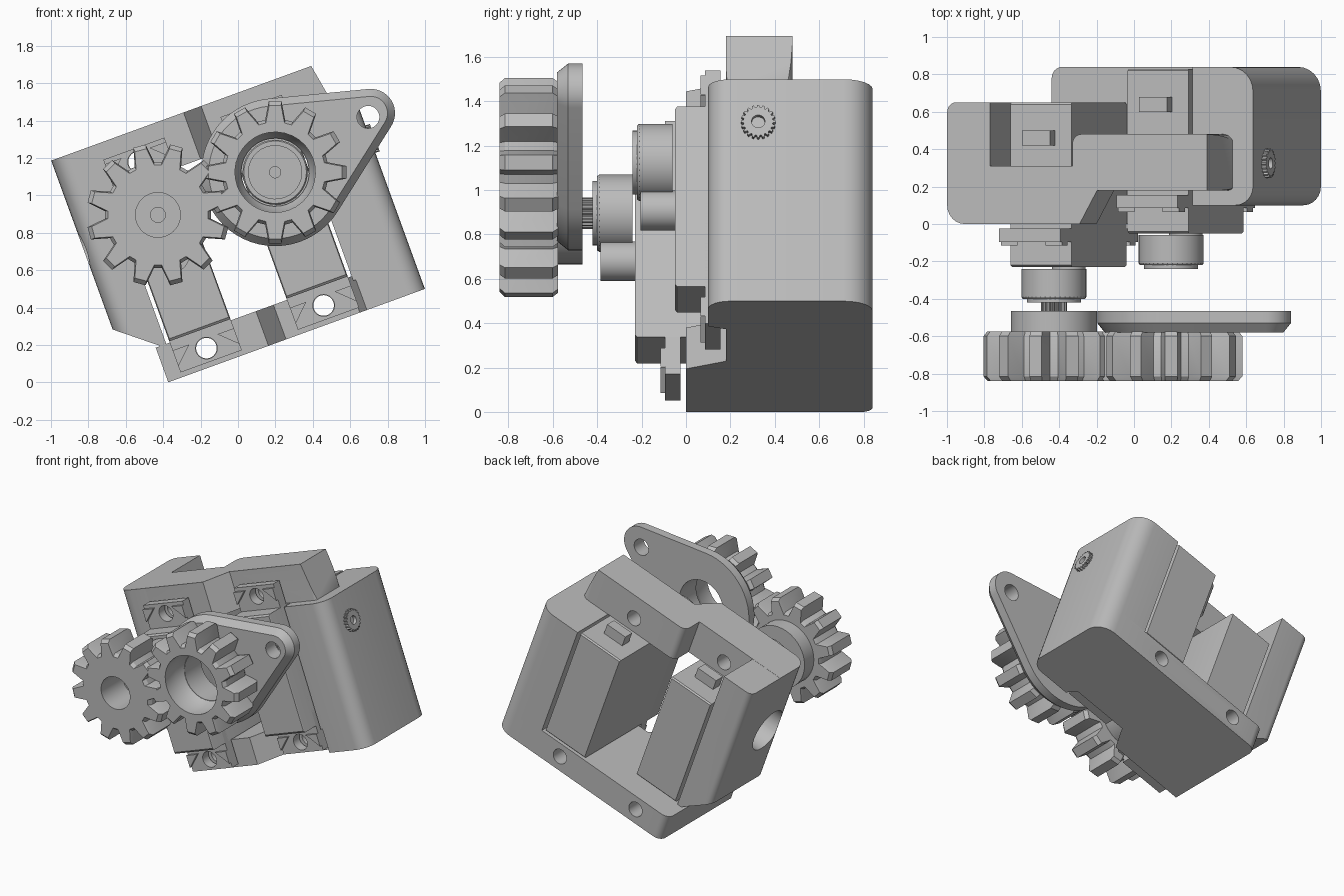
import bpy, bmesh, math
from mathutils import Matrix, Vector

if "Cube" in bpy.data.objects:
    bpy.data.objects.remove(bpy.data.objects["Cube"], do_unlink=True)

TILT = Matrix.Rotation(math.radians(-20), 4, 'Y')   # whole assembly leans 20 degrees
GREY = bpy.data.materials.new("grey_plastic")
GREY.use_nodes = True
GREY.diffuse_color = (0.5, 0.5, 0.5, 1)
GREY.node_tree.nodes["Principled BSDF"].inputs["Base Color"].default_value = (0.5, 0.5, 0.5, 1)
parts = []


def place(axis, a, b, d):
    return {'x': (d, a, b), 'y': (a, d, b), 'z': (a, b, d)}[axis]


def loft(name, pts, stations, axis='y', centre=(0, 0)):
    """Outline carried through (depth, scale) stations along an axis."""
    bm = bmesh.new()
    rings = []
    for d, s in stations:
        rings.append([bm.verts.new(place(axis, centre[0] + p[0] * s, centre[1] + p[1] * s, d)) for p in pts])
    n = len(pts)
    for r0, r1 in zip(rings, rings[1:]):
        for i in range(n):
            bm.faces.new((r0[i], r0[(i + 1) % n], r1[(i + 1) % n], r1[i]))
    bm.faces.new(rings[0])
    bm.faces.new(rings[-1])
    bmesh.ops.recalc_face_normals(bm, faces=bm.faces)
    bm.transform(TILT)
    me = bpy.data.meshes.new(name)
    bm.to_mesh(me)
    bm.free()
    me.materials.append(GREY)
    ob = bpy.data.objects.new(name, me)
    bpy.context.collection.objects.link(ob)
    parts.append(ob)
    return ob


def prism(name, pts, d0, d1, axis='y', centre=(0, 0)):
    return loft(name, pts, [(d0, 1), (d1, 1)], axis, centre)


def circle(r, n=32, start=0.0, sweep=2 * math.pi):
    return [(r * math.cos(start + sweep * i / n), r * math.sin(start + sweep * i / n)) for i in range(n)]


def cylinder(name, r, d0, d1, centre, axis='y', n=32):
    return prism(name, circle(r, n), d0, d1, axis, centre)


def rect(a0, b0, a1, b1):
    return [(a0, b0), (a1, b0), (a1, b1), (a0, b1)]


def rounded(corners, steps=6):
    """Polygon whose corners (a, b, radius) are softened by a curve."""
    out = []
    for i, (a, b, r) in enumerate(corners):
        p = Vector((a, b))
        if not r:
            out.append((a, b))
            continue
        prv, nxt = Vector(corners[i - 1][:2]), Vector(corners[(i + 1) % len(corners)][:2])
        u, v = (prv - p).normalized(), (nxt - p).normalized()
        c = p + (u + v) * r
        for k in range(steps + 1):
            t = math.pi / 2 * k / steps
            out.append(tuple(c - v * r * math.cos(t) - u * r * math.sin(t)))
    return out


def teeth(count, root, tip, phase):
    out = []
    for i in range(count):
        for f, r in ((-.36, root), (-.17, tip), (.17, tip), (.36, root)):
            t = math.radians(phase) + 2 * math.pi * (i + f) / count
            out.append((r * math.cos(t), r * math.sin(t)))
    return out


def cut(ob, cutter):
    """Subtract a cutter for good and discard it."""
    mod = ob.modifiers.new("cut", 'BOOLEAN')
    mod.object, mod.operation, mod.solver = cutter, 'DIFFERENCE', 'EXACT'
    bpy.context.view_layer.update()
    me = bpy.data.meshes.new_from_object(ob.evaluated_get(bpy.context.evaluated_depsgraph_get()))
    ob.modifiers.clear()
    ob.data = me
    parts.remove(cutter)
    bpy.data.objects.remove(cutter, do_unlink=True)


def drill(ob, r, d0, d1, centre, axis='y'):
    cut(ob, cylinder("cutter", r, d0, d1, centre, axis))


SHAFT_A, SHAFT_B, SHAFT_H = -0.096, 0.571, 0.988
LOW_HOLE, HIGH_HOLE = 0.23, 1.29

# Bracket: base, side walls and top bridge
base = prism("bracket_base", rounded([
    (-.35, 0, 0), (.22, 0, 0), (.32, .18, 0), (.74, .18, 0), (.78, .1, 0),
    (1.11, .1, .1), (1.11, .84, .13), (-.35, .84, .06)]), .128, .325, 'z')
right_wall = prism("bracket_left_wall", rounded([
    (.765, .1, 0), (1.11, .1, .1), (1.11, .84, .13), (.765, .84, 0)]), .3, 1.19, 'z')
left_wall = prism("bracket_right_wall", rounded([
    (-.533, 0, .1), (-.29, 0, 0), (-.29, .65, 0), (-.533, .65, .05)]), .2, 1.455, 'z')
cut(left_wall, prism("cutter", [(-.65, .59), (-.2, .225), (-.2, .1), (-.65, .1)], -.2, 1))
drill(left_wall, .16, -.7, -.2, (.21, .95), 'x')
bridge = prism("bracket_top_bridge", rounded([
    (-.533, 0, .1), (.22, 0, 0), (.32, .18, 0), (1.0, .18, .03),
    (1.0, .48, .06), (.18, .48, .05), (.18, .31, 0), (-.533, .31, 0)]), 1.19, 1.456, 'z')
cut(bridge, prism("cutter", [(1.0, 1.15), (.944, 1.47), (1.2, 1.47), (1.2, 1.15)], -.2, 1))
for u in (SHAFT_A, SHAFT_B):
    drill(base, .055, -.2, 1, (u, LOW_HOLE))
    drill(bridge, .055, -.2, 1, (u, HIGH_HOLE))

# Knurled stub on the outer wall
stub = prism("knurled_stub", teeth(20, .066, .078, 0), 1.05, 1.135, 'x', (.325, .98))
drill(stub, .03, 1.1, 1.2, (.325, .98), 'x')


# Two motors, one set further back
def motor(name, u, dy, shaft):
    loft(name + "_case", rect(-.174, -.43, .174, .43),
         [(dy - .23, .97), (dy - .22, 1), (dy + .64, 1), (dy + .65, .98)], centre=(u, .762))
    flange = prism(name + "_flange", rect(u - .174, .155, u + .174, 1.365), dy - .095, dy - .025)
    for h in (LOW_HOLE, HIGH_HOLE):
        drill(flange, .058, dy - .2, dy + .1, (u, h))
        # raised wedges either side of each screw hole
        for s in (-1, 1):
            prism(name + "_flange_rib", [(u + s * .174, h - .04), (u + s * .174, h + .05), (u + s * .08, h + .05)],
                  dy - .115, dy - .09)
    loft(name + "_gear_boss", circle(.174, 40),
         [(dy - .24, 1), (dy - .39, 1), (dy - .4, .96)], centre=(u, SHAFT_H))
    cylinder(name + "_small_boss", .09, dy - .385, dy - .22, (u, SHAFT_H - .23))
    rim = cylinder(name + "_boss_rim", .145, dy - .42, dy - .39, (u, SHAFT_H))
    drill(rim, .03, dy - .5, dy - .405, (u, SHAFT_H))
    if shaft:
        prism(name + "_shaft", teeth(20, .062, .07, 0), dy - .5, dy - .4, 'y', (u, SHAFT_H))
    prism(name + "_cable_stub", rect(u - .08, 1.18, u + .08, 1.27), dy + .42, dy + .5)


motor("front_motor", SHAFT_A, 0, True)
motor("rear_motor", SHAFT_B, .18, False)

# Meshing gears
BODY = [(-.84, .94), (-.815, 1), (-.6, 1), (-.575, .95)]
at_a, at_b = (SHAFT_A, SHAFT_H), (SHAFT_B, SHAFT_H)
gear_a = loft("drive_gear", teeth(12, .285, .382, -5), BODY, centre=at_a)
drill(gear_a, .12, -1, -.5, at_a)
hub = loft("drive_gear_hub", circle(.23, 40), [(-.585, 1), (-.465, 1)], centre=at_a)
drill(hub, .04, -.7, -.53, at_a)

gear_b = loft("driven_gear", teeth(12, .285, .382, -20), BODY, centre=at_b)

# Arm plate under the driven gear: hull of a large disc and a small tip
TIP = Vector((.588, .122))
R0, R1 = .395, .13
aim = math.atan2(TIP.y, TIP.x)
spread = math.acos((R0 - R1) / TIP.length)


def arm_outline(shrink):
    big = circle(R0 - shrink, 36, aim + spread, 2 * math.pi - 2 * spread)
    big.append(((R0 - shrink) * math.cos(aim - spread), (R0 - shrink) * math.sin(aim - spread)))
    tip = circle(R1 - shrink, 14, aim - spread, 2 * spread)
    tip.append(((R1 - shrink) * math.cos(aim + spread), (R1 - shrink) * math.sin(aim + spread)))
    return big + [(a + TIP.x, b + TIP.y) for a, b in tip]


arm = prism("arm_plate", arm_outline(0), -.53, -.465, 'y', at_b)
# draw the front rim inward to make a sloped edge
bm = bmesh.new()
bm.from_mesh(arm.data)
front = max((f for f in bm.faces if len(f.verts) > 20), key=lambda f: -f.calc_center_median().y)
bmesh.ops.inset_region(bm, faces=[front], thickness=.04, depth=.05, use_even_offset=True)
bm.to_mesh(arm.data)
bm.free()
for ob in (gear_b, arm):
    drill(ob, .18, -1, -.3, at_b)
cut(gear_b, loft("cutter", circle(.215, 32), [(-.86, 1), (-.72, 1), (-.66, .85)], centre=at_b))
drill(arm, .06, -1, -.3, (SHAFT_B + TIP.x - .02, SHAFT_H + TIP.y - .015))

# Smooth round surfaces, keep edges crisp
bpy.ops.object.select_all(action='DESELECT')
for ob in parts:
    ob.select_set(True)
bpy.context.view_layer.objects.active = parts[0]
bpy.ops.object.shade_smooth_by_angle(angle=math.radians(30))
